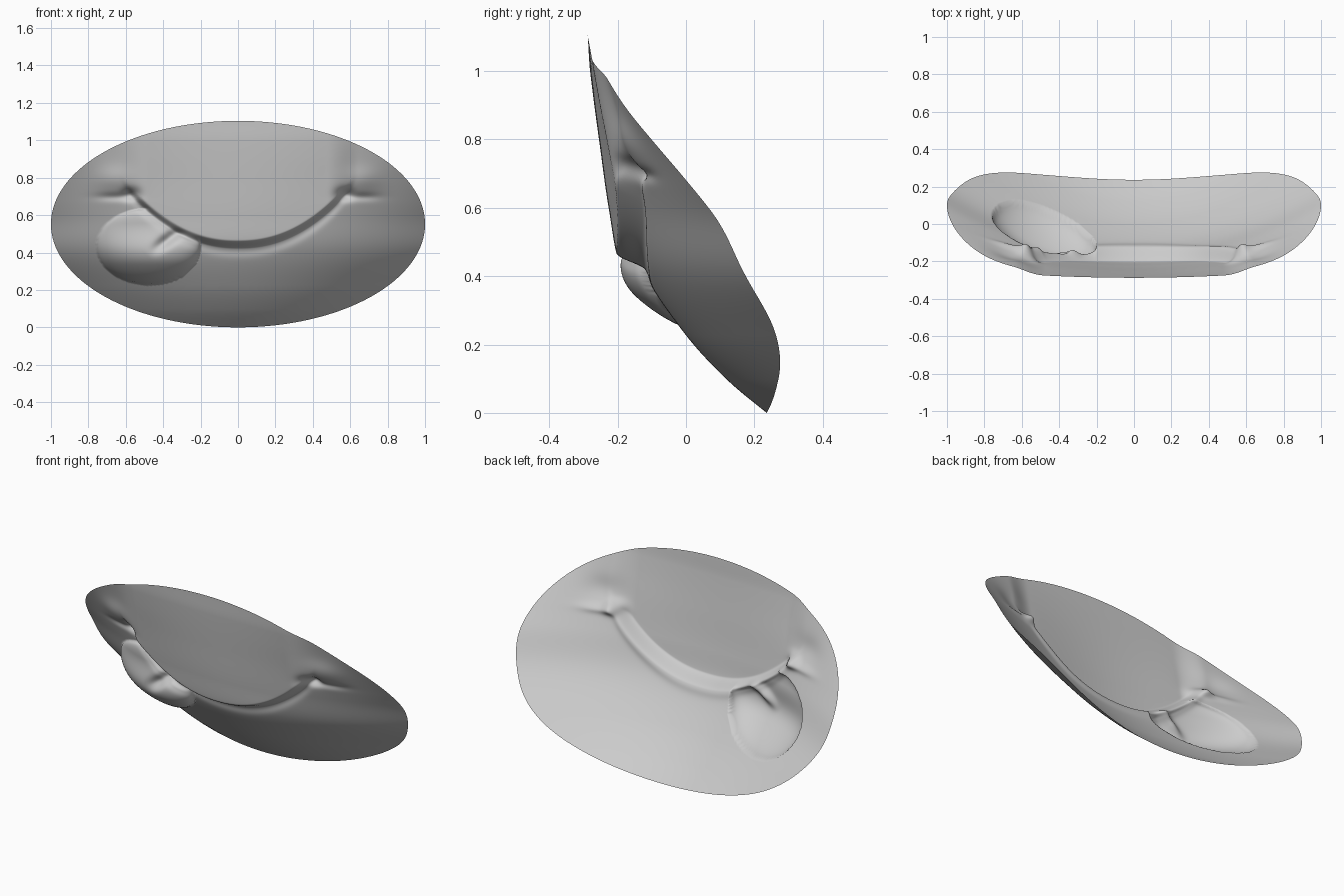
import bpy, bmesh, math

if "Cube" in bpy.data.objects:
    bpy.data.objects.remove(bpy.data.objects["Cube"])

RINGS, SEGS = 140, 320

# Depth of the centre line and sideways wrap, both against height
CENTRE = [(-.1, .37), (0, .24), (.1, .12), (.23, 0), (.42, -.128), (.6, -.19),
          (.8, -.235), (1, -.27), (1.105, -.28), (1.2, -.29)]
WRAP = [(-.1, .5), (0, .5), (.14, .45), (.37, .33), (.56, .275), (.68, .225),
        (.8, .17), (.92, .115), (1.1, .05), (1.2, .03)]


def spline(pts, z):
    # smooth interpolation through profile points
    i = 1
    while i < len(pts) - 3 and z > pts[i + 1][0]:
        i += 1
    (x0, y0), (x1, y1), (x2, y2), (x3, y3) = pts[i - 1:i + 3]
    h = x2 - x1
    t = (z - x1) / h
    m1, m2 = (y2 - y0) / (x2 - x0) * h, (y3 - y1) / (x3 - x1) * h
    return ((2*t**3 - 3*t**2 + 1) * y1 + (t**3 - 2*t**2 + t) * m1
            + (3*t**2 - 2*t**3) * y2 + (t**3 - t**2) * m2)


def smooth(a, b, v):
    t = max(0, min(1, (v - a) / (b - a)))
    return t * t * (3 - 2 * t)


def bump(x, z, cx, cz, sx, sz):
    return math.exp(-((x - cx) / sx) ** 2 - ((z - cz) / sz) ** 2)


def depth(x, z):
    ax = abs(x)
    y = spline(CENTRE, z) + spline(WRAP, z) * x * x
    # upper lip overhanging along the smile line
    d = z - (.435 + .28 * (ax / .57) ** 2.2)
    lip = smooth(-.012, .035, d) * (1 - smooth(.48, .64, ax))
    y -= .06 * lip * math.exp(-max(d, 0) / .32)
    # shallow groove just below the lip
    y += .01 * math.exp(-((d + .02) / .03) ** 2) * (1 - smooth(.5, .62, ax))
    # dimples at the mouth corners with puffed cheeks beside them
    y += .035 * bump(ax, z, .575, .715, .045, .03)
    y += .012 * bump(ax, z, .66, .70, .09, .02)
    y -= .02 * bump(ax, z, .66, .79, .10, .07)
    # tongue pouch hanging out on one side
    u, w = (x + .478) / .277, (z - .435) / .202
    r2 = u * u + w * w
    if r2 < 1:
        dome = (1 - r2) ** .45
        amp = .135 - .075 * smooth(.34, .56, z)
        under = 1 - smooth(-.03, .03, d)
        # crease running up toward the lip
        s = ((x + .43) * .12 + (z - .43) * .09) / .15
        n = ((x + .43) * -.09 + (z - .43) * .12) / .15
        crease = .035 * math.exp(-(n / .03) ** 2) * smooth(-.07, .06, s)
        y -= (amp * dome - crease * min(1, dome * 1.5)) * under
    return y


# Mouth panel: an elliptical sheet shaped by the depth function
bm = bmesh.new()
centre = bm.verts.new((0, depth(0, .555), .555))
prev = None
for i in range(1, RINGS + 1):
    r = i / RINGS
    ring = []
    for j in range(SEGS):
        a = 2 * math.pi * j / SEGS
        x, z = r * math.cos(a), .555 + .552 * r * math.sin(a)
        ring.append(bm.verts.new((x, depth(x, z), z)))
    for j in range(SEGS):
        k = (j + 1) % SEGS
        if prev:
            bm.faces.new((prev[j], ring[j], ring[k], prev[k]))
        else:
            bm.faces.new((centre, ring[j], ring[k]))
    prev = ring
mesh = bpy.data.meshes.new("mouth_panel")
bm.to_mesh(mesh)
bm.free()
for p in mesh.polygons:
    p.use_smooth = True
obj = bpy.data.objects.new("mouth_panel", mesh)
obj.location.z = -.003
bpy.context.collection.objects.link(obj)
